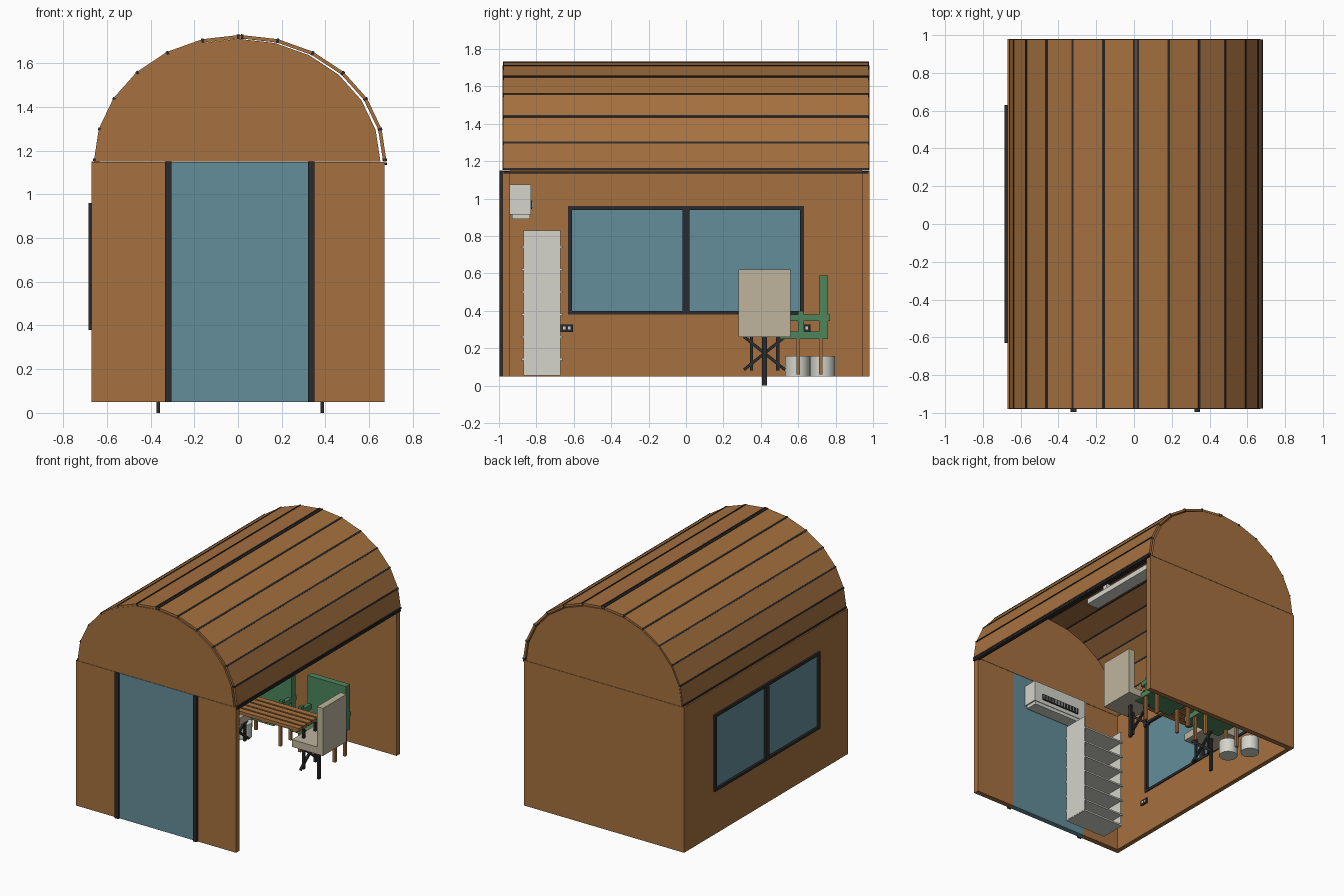
import bpy, bmesh, math
from mathutils import Vector

if "Cube" in bpy.data.objects:
    bpy.data.objects.remove(bpy.data.objects["Cube"])


def material(name, rgb):
    m = bpy.data.materials.new(name)
    m.diffuse_color = (*rgb, 1)
    m.use_nodes = True
    m.node_tree.nodes["Principled BSDF"].inputs["Base Color"].default_value = m.diffuse_color
    return m


WOOD = material("warm wood", (0.38, 0.165, 0.05))
GLASS = material("blue glass", (0.125, 0.27, 0.32))
DARK = material("charcoal", (0.024, 0.024, 0.026))
BEIGE = material("beige fabric", (0.52, 0.46, 0.34))
PALE = material("pale grey", (0.66, 0.66, 0.60))
GREEN = material("green fabric", (0.075, 0.24, 0.11))


def finish(name, bm, mat):
    bmesh.ops.recalc_face_normals(bm, faces=bm.faces)
    me = bpy.data.meshes.new(name)
    bm.to_mesh(me)
    bm.free()
    me.materials.append(mat)
    ob = bpy.data.objects.new(name, me)
    bpy.context.collection.objects.link(ob)
    return ob


def box(name, x, y, z, mat):
    """Box from (min, max) pairs."""
    bm = bmesh.new()
    bmesh.ops.create_cube(bm, size=1)
    for v in bm.verts:
        v.co = [(a + b) / 2 + c * (b - a) for (a, b), c in zip((x, y, z), v.co)]
    return finish(name, bm, mat)


def prism(name, profile, y0, y1, mat):
    """XZ profile extruded along y."""
    bm = bmesh.new()
    face = bm.faces.new([bm.verts.new((x, y0, z)) for x, z in profile])
    out = bmesh.ops.extrude_face_region(bm, geom=[face])["geom"]
    bmesh.ops.translate(bm, vec=(0, y1 - y0, 0),
                        verts=[g for g in out if isinstance(g, bmesh.types.BMVert)])
    return finish(name, bm, mat)


def bar(name, a, b, r, mat):
    """Square bar between two points."""
    a, b = Vector(a), Vector(b)
    bm = bmesh.new()
    bmesh.ops.create_cube(bm, size=1)
    for v in bm.verts:
        v.co = (v.co.x * 2 * r, v.co.y * 2 * r, v.co.z * (b - a).length)
    ob = finish(name, bm, mat)
    ob.rotation_euler = (b - a).to_track_quat('Z', 'Y').to_euler()
    ob.location = (a + b) / 2
    return ob


def arc(deg, off=0.0, cx=0.01):
    t = math.radians(deg)
    return (cx + (0.67 + off) * math.cos(t), 1.15 + (0.58 + off) * math.sin(t))


# Walls: back, front halves beside the door, left wall around the window
box("back_wall", (-.67, .67), (.94, .98), (.05, 1.148), WOOD)
box("front_wall_left", (-.67, -.32), (-.98, -.94), (.05, 1.148), WOOD)
box("front_wall_right", (.335, .67), (-.98, -.94), (.05, 1.148), WOOD)
LEFT = (-.67, -.635)
box("left_wall_lower", LEFT, (-.94, .94), (.05, .39), WOOD)
box("left_wall_upper", LEFT, (-.94, .94), (.95, 1.15), WOOD)
for s in (-1, 1):
    box("left_wall_side", LEFT, sorted((s * .62, s * .94)), (.39, .95), WOOD)

# Door glass and its posts
box("door_glass", (-.32, .335), (-.98, -.94), (.05, 1.148), GLASS)
for x in (-.335, .32):
    box("door_post", (x, x + .03), (-.996, -.98), (.05, 1.15), DARK)

# Window
FRAME = (-.685, -.628)
for z in (.38, .94):
    box("window_rail", FRAME, (-.63, .63), (z, z + .02), DARK)
for y, w in ((-.62, .01), (0, .02), (.62, .01)):
    box("window_stile", FRAME, (y - w, y + w), (.39, .95), DARK)
for s in (-1, 1):
    box("window_pane", (-.668, -.645), sorted((s * .02, s * .61)), (.4, .94), GLASS)

# Half-round gables
for y in (-.98, .94):
    prism("gable", [arc(a, -.018, 0) for a in range(0, 181, 15)], y, y + .04, WOOD)

# Roof planks with dark battens along the joints
for a in range(0, 180, 15):
    prism("roof_plank", [arc(a), arc(a + 15), arc(a + 15, -.016), arc(a, -.016)],
          -.977, .977, WOOD)
for a in [0.8] + list(range(15, 90, 15)) + [89.2, 90.8] + list(range(105, 180, 15)) + [179.2]:
    d = .55
    prism("roof_batten", [arc(a - d, .003), arc(a + d, .003), arc(a + d, -.018), arc(a - d, -.018)],
          -.978, .978, DARK)
prism("eave_strip", [(.655, 1.135), (.682, 1.135), (.682, 1.146), (.655, 1.146)], -.977, .977, DARK)

# Ceiling light
box("ceiling_light", (-.05, .05), (-.46, .46), (1.61, 1.65), PALE)
for y in (-.3, .3):
    box("light_mount", (-.02, .02), (y - .02, y + .02), (1.65, 1.72), PALE)

# Air conditioner above the door
box("air_unit", (-.24, .23), (-.94, -.83), (.915, 1.075), PALE)
box("air_unit_base", (-.23, .22), (-.93, -.835), (.89, .915), PALE)
box("air_vent", (-.17, .16), (-.83, -.823), (.945, .99), DARK)
for i in range(12):
    x = -.155 + i * .0275
    box("vent_fin", (x, x + .006), (-.823, -.819), (.95, .985), PALE)

# Shelf unit
for x in (-.45, -.11):
    box("shelf_side", (x, x + .012), (-.87, -.67), (.06, .83), PALE)
for z in (.135, .255, .375, .495, .615, .735):
    box("shelf_board", (-.45, -.1), (-.88, -.66), (z, z + .012), PALE)
box("shelf_bottom", (-.45, -.1), (-.87, -.67), (.055, .068), PALE)

# Power sockets on the left wall
for y in (-.67, .60):
    box("socket", (-.637, -.625), (y, y + .065), (.288, .328), DARK)
    for k in (.02, .045):
        box("socket_face", (-.625, -.622), (y + k - .007, y + k + .007), (.3, .316), PALE)

# Beige seats at both table ends, facing each other
for s, cx in ((1, .385), (-1, -.365)):
    def span(a, b):
        return sorted((cx + s * a, cx + s * b))
    box("beige_seat", span(-.13, .13), (.28, .56), (.26, .315), BEIGE)
    box("beige_backrest", span(.08, .13), (.28, .56), (.315, .62), BEIGE)
    box("seat_post", (cx - .008, cx + .008), (.407, .433), (0, .26), DARK)
    # Folding trestle under the table end
    tx = cx - s * .08
    for y in (.35, .49):
        box("trestle_post", (tx - .008, tx + .008), (y - .009, y + .009), (.08, .38), DARK)
    for e in (-1, 1):
        bar("trestle_brace", (tx, .42 - e * .11, .085), (tx, .42 + e * .11, .262), .008, DARK)

# Slatted table
for i in range(5):
    y = .285 + i * .056
    box("table_slat", (-.29, .31), (y, y + .044), (.385, .41), WOOD)
for x in (-.25, .01, .27):
    box("table_batten", (x - .015, x + .015), (.29, .55), (.37, .385), WOOD)

# Green armchairs facing the table
for cx in (-.21, .245):
    box("green_seat", (cx - .16, cx + .16), (.5, .76), (.25, .29), GREEN)
    box("green_backrest", (cx - .16, cx + .16), (.712, .76), (.29, .59), GREEN)
    for s in (-1, 1):
        ax = cx + s * .145
        box("armrest", (ax - .015, ax + .015), (.56, .77), (.345, .38), GREEN)
        box("armrest_support", (ax - .012, ax + .012), (.6, .63), (.29, .4), GREEN)
        for y in (.6, .72):
            box("armchair_leg", (ax - .01, ax + .01), (y - .01, y + .01), (.06, .25), WOOD)

# Round stools
for x, y in ((-.38, .595), (-.47, .73)):
    bm = bmesh.new()
    bmesh.ops.create_cone(bm, cap_ends=True, segments=32, radius1=.066, radius2=.066, depth=.11)
    bmesh.ops.translate(bm, verts=bm.verts, vec=(x, y, .105))
    ob = finish("round_stool", bm, PALE)
    for p in ob.data.polygons:
        p.use_smooth = len(p.vertices) == 4
